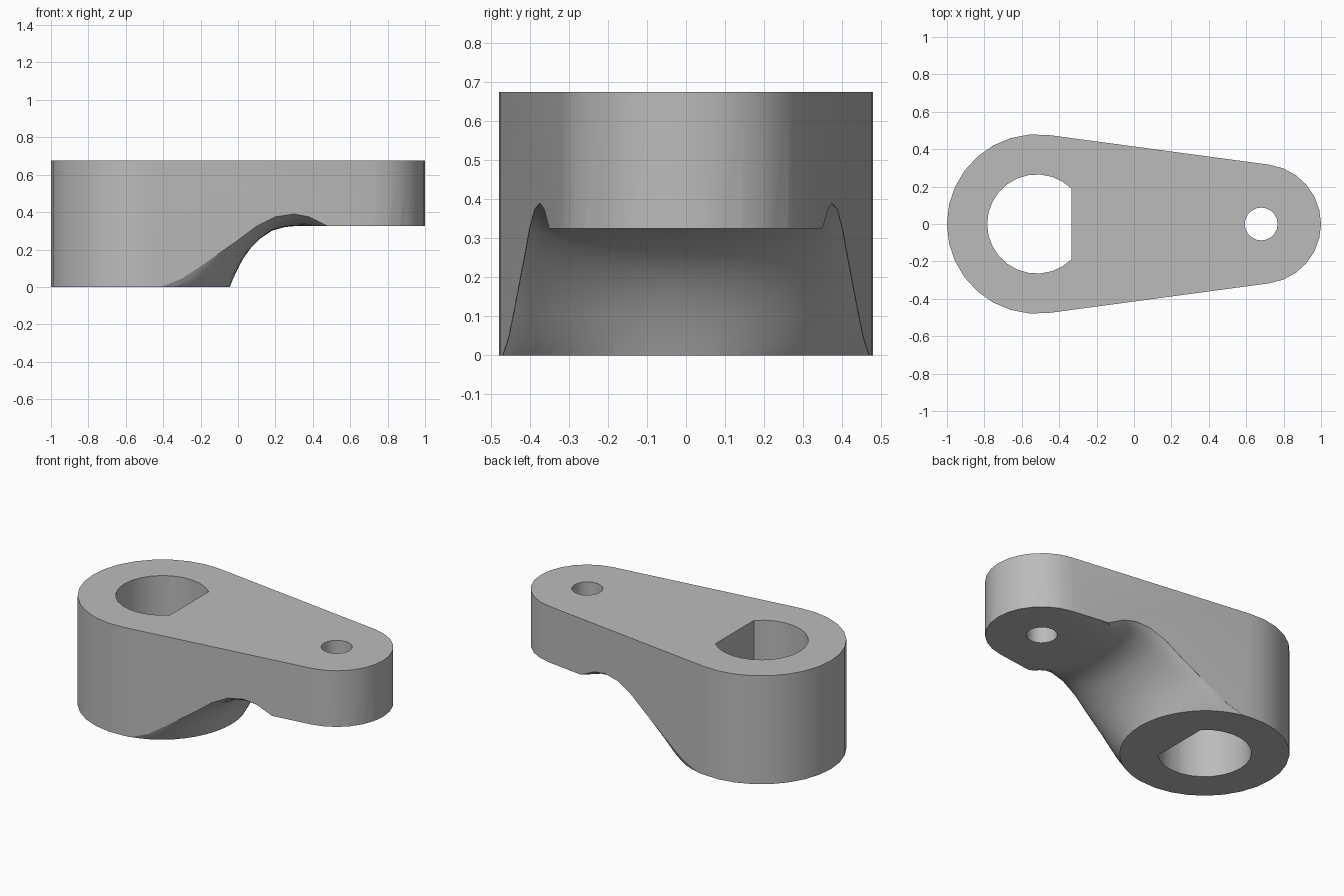
import bpy, bmesh, math

if "Cube" in bpy.data.objects:
    bpy.data.objects.remove(bpy.data.objects["Cube"], do_unlink=True)

BOSS_X, BOSS_R = -0.52, 0.48
TIP_X, TIP_R = 0.68, 0.32
TOP, ARM_Z = 0.675, 0.325
LEAN = (BOSS_R - TIP_R) / (TIP_X - BOSS_X)
TANGENT = math.acos(LEAN)

grey = bpy.data.materials.new("plain_grey")
grey.use_nodes = True
grey.diffuse_color = (0.5, 0.5, 0.5, 1)
grey.node_tree.nodes["Principled BSDF"].inputs["Base Color"].default_value = (0.5, 0.5, 0.5, 1)


def arc(cx, r, a0, a1, n):
    return [(cx + r * math.cos(a0 + (a1 - a0) * i / n),
             r * math.sin(a0 + (a1 - a0) * i / n)) for i in range(n + 1)]


def finish(name, bm):
    bmesh.ops.recalc_face_normals(bm, faces=bm.faces[:])
    mesh = bpy.data.meshes.new(name)
    bm.to_mesh(mesh)
    bm.free()
    mesh.materials.append(grey)
    ob = bpy.data.objects.new(name, mesh)
    bpy.context.collection.objects.link(ob)
    return ob


def prism(name, points, z0, z1):
    bm = bmesh.new()
    face = bm.faces.new([bm.verts.new((x, y, z0)) for x, y in points])
    side = bmesh.ops.extrude_face_region(bm, geom=[face])["geom"]
    bmesh.ops.translate(bm, vec=(0, 0, z1 - z0),
                        verts=[v for v in side if isinstance(v, bmesh.types.BMVert)])
    return finish(name, bm)


def half_width(x):
    return (BOSS_R - LEAN * (x - BOSS_X)) / math.sin(TANGENT)


# Tapered lever body
outline = (arc(BOSS_X, BOSS_R, TANGENT, 2 * math.pi - TANGENT, 16)
           + arc(TIP_X, TIP_R, -TANGENT, TANGENT, 12))
body = prism("lever_arm", outline, 0, TOP)

# D-shaped shaft hole and round pin hole
flat = math.acos(0.185 / 0.265)
shaft = prism("shaft_hole_cutter", arc(BOSS_X, 0.265, flat, 2 * math.pi - flat, 20), -0.1, 0.8)
pin = prism("pin_hole_cutter", arc(TIP_X, 0.088, 0, 2 * math.pi, 20)[:-1], -0.1, 0.8)

# Underside neck: (x, z) along the middle and along the side walls
middle = [(-0.045, -0.003), (-0.028, 0.04), (0, 0.1), (0.03, 0.155), (0.07, 0.21),
          (0.12, 0.26), (0.18, 0.3), (0.25, 0.32), (0.3, ARM_Z), (0.36, ARM_Z)]
edge = [(-0.42, -0.003), (-0.3, 0.045), (-0.2, 0.11), (-0.1, 0.18), (0, 0.25),
        (0.1, 0.325), (0.2, 0.375), (0.3, 0.39), (0.38, 0.375), (0.48, ARM_Z)]
SPAN = math.acos((edge[0][0] - BOSS_X) / BOSS_R)
N = 10

bm = bmesh.new()
rows = []
for (xc, zc), (xe, ze) in zip(middle, edge):
    row = []
    for i in range(-N, N + 1):
        a = SPAN * i / N
        w = (1 - math.cos(a)) / (1 - math.cos(SPAN))
        y = half_width(xe) * 0.998 * math.sin(a) / math.sin(SPAN)
        row.append((xc + (xe - xc) * w, y, zc + (ze - zc) * w))
    row = [(xe, -0.8, ze)] + row + [(xe, 0.8, ze)]
    rows.append(row)
rows.append([(1.2, y, ARM_Z) for x, y, z in rows[-1]])

upper = [[bm.verts.new(p) for p in r] for r in rows]
lower = [[bm.verts.new((x, y, -0.2)) for x, y, z in r] for r in rows]
for grid in (upper, lower):
    for r0, r1 in zip(grid, grid[1:]):
        for j in range(len(r0) - 1):
            bm.faces.new((r0[j], r0[j + 1], r1[j + 1], r1[j]))


def rim(g):
    return (g[0] + [r[-1] for r in g[1:-1]] + g[-1][::-1] + [r[0] for r in g[-2:0:-1]])


top_rim, low_rim = rim(upper), rim(lower)
for k in range(len(top_rim)):
    bm.faces.new((top_rim[k - 1], top_rim[k], low_rim[k], low_rim[k - 1]))
neck = finish("neck_cutter", bm)

# Cut everything out of the body
bpy.ops.object.select_all(action="DESELECT")
bpy.context.view_layer.objects.active = body
body.select_set(True)
for cutter in (neck, shaft, pin):
    cutter.hide_render = True
    mod = body.modifiers.new(cutter.name, "BOOLEAN")
    mod.operation = "DIFFERENCE"
    mod.solver = "EXACT"
    mod.object = cutter
    bpy.ops.object.modifier_apply(modifier=mod.name)
    bpy.data.objects.remove(cutter, do_unlink=True)

bpy.ops.object.shade_smooth_by_angle(angle=math.radians(30))
